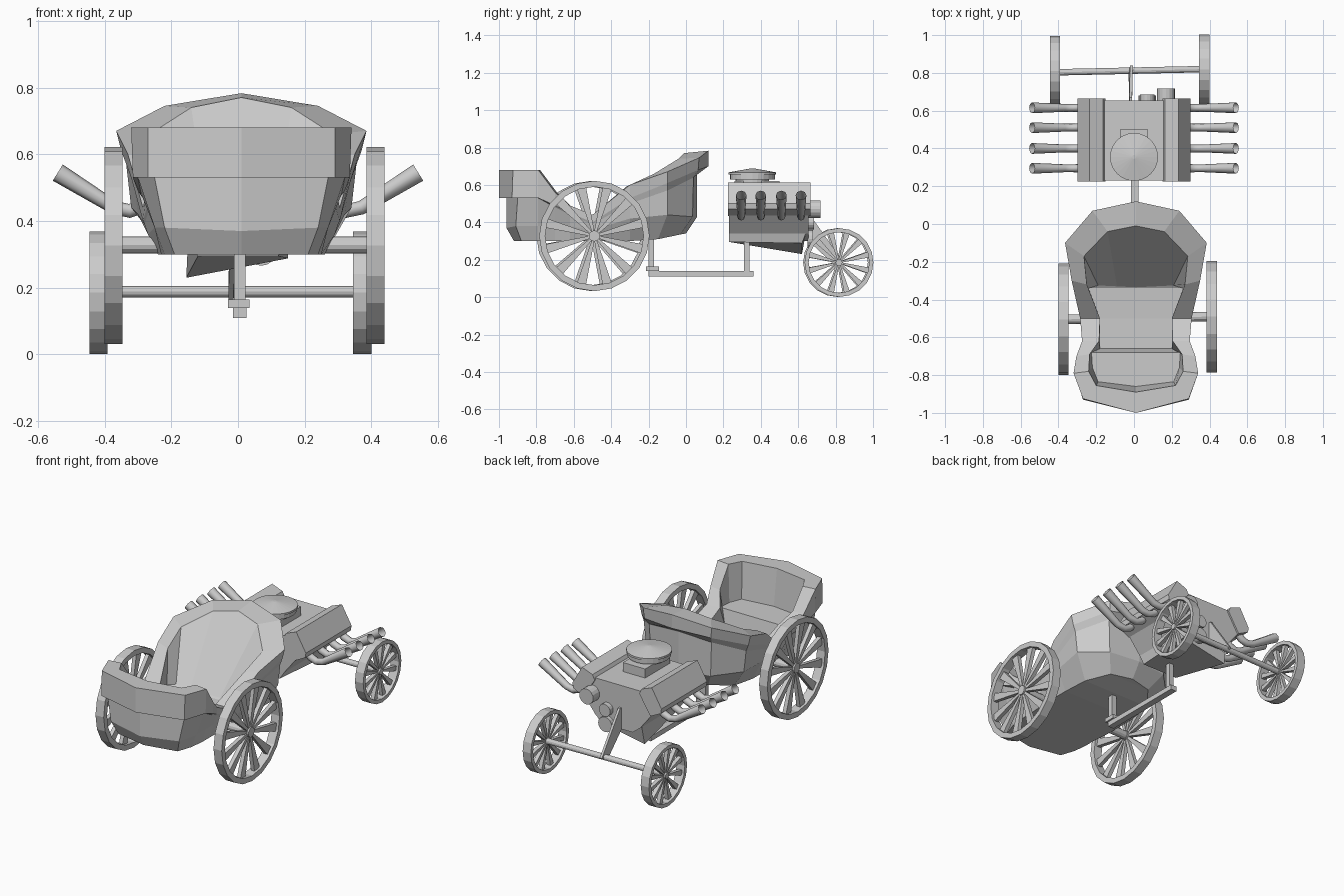
import bpy, bmesh
from math import cos, sin, pi
from mathutils import Vector, Matrix

if "Cube" in bpy.data.objects:
    bpy.data.objects.remove(bpy.data.objects["Cube"])


def obj(name, verts, faces):
    bm = bmesh.new()
    vs = [bm.verts.new(v) for v in verts]
    for f in faces:
        bm.faces.new([vs[i] for i in f])
    bmesh.ops.recalc_face_normals(bm, faces=bm.faces)
    me = bpy.data.meshes.new(name)
    bm.to_mesh(me)
    bm.free()
    o = bpy.data.objects.new(name, me)
    bpy.context.collection.objects.link(o)
    return o


def loft(name, rings, caps=True):
    n = len(rings[0])
    faces = [(r * n + i, r * n + (i + 1) % n, (r + 1) * n + (i + 1) % n, (r + 1) * n + i)
             for r in range(len(rings) - 1) for i in range(n)]
    if caps:
        faces += [tuple(range(n)), tuple(range((len(rings) - 1) * n, len(rings) * n))]
    return obj(name, [p for r in rings for p in r], faces)


def box(name, x0, x1, y0, y1, z0, z1):
    return loft(name, [[(x0, y0, z), (x1, y0, z), (x1, y1, z), (x0, y1, z)] for z in (z0, z1)])


def extrude_y(name, profile, y0, y1):
    return loft(name, [[(x, y, z) for x, z in profile] for y in (y0, y1)])


def rod(name, a, b, r, sides=12):
    a, b = Vector(a), Vector(b)
    q = (b - a).to_track_quat('Z', 'Y')
    ring = [q @ Vector((r * cos(2 * pi * i / sides), r * sin(2 * pi * i / sides), 0)) for i in range(sides)]
    return loft(name, [[c + p for p in ring] for c in (a, b)])


def wheel(name, x, y, z, r, rim, half=0.0275, sides=20, spokes=12):
    c = Vector((x, y, z))
    prof = [(-half, r), (half, r), (half, r - rim), (-half, r - rim)]
    verts, faces = [], []
    for i in range(sides):
        a = 2 * pi * i / sides
        verts += [c + Vector((px, pr * sin(a), pr * cos(a))) for px, pr in prof]
        for k in range(4):
            j = (i + 1) % sides
            faces.append((i * 4 + k, i * 4 + (k + 1) % 4, j * 4 + (k + 1) % 4, j * 4 + k))
    # spokes widen towards the rim
    for s in range(spokes):
        m = Matrix.Rotation(2 * pi * (s + .5) / spokes, 3, 'X')
        b = len(verts)
        for zz, w, t in ((0.01, r * .02, .012), (r - rim * .8, r * .085, .012)):
            verts += [c + m @ Vector(p) for p in ((-t, -w, zz), (t, -w, zz), (t, w, zz), (-t, w, zz))]
        faces += [(b + k, b + (k + 1) % 4, b + 4 + (k + 1) % 4, b + 4 + k) for k in range(4)]
        faces += [(b, b + 1, b + 2, b + 3), (b + 4, b + 5, b + 6, b + 7)]
    obj(name, verts, faces)
    rod(name + "_hub", c - Vector((.022, 0, 0)), c + Vector((.022, 0, 0)), r * .1)


# Wheels and axles
wheel("large_wheel_left", -.373, -.505, .327, .295, .032)
wheel("large_wheel_right", .412, -.49, .327, .295, .032)
wheel("small_wheel_left", -.418, .81, .185, .184, .022)
wheel("small_wheel_right", .372, .818, .185, .184, .022)
rod("large_axle", (-.37, -.505, .328), (.41, -.49, .328), .025)
rod("small_axle", (-.415, .803, .188), (.37, .82, .188), .017)

# Carriage body: half outlines from seat back to cowl, mirrored and lofted
base = [(0, -.92, .30), (.2, -.88, .30), (.23, -.79, .30), (.24, -.7, .30), (.24, -.62, .30),
        (.25, -.5, .30), (.25, -.3, .30), (.23, -.15, .31), (.14, -.03, .335), (0, 0, .34)]
low = [(0, -.96, .37), (.23, -.91, .38), (.26, -.79, .38), (.26, -.7, .38), (.26, -.62, .38),
       (.28, -.5, .36), (.31, -.3, .42), (.33, -.1, .44), (.2, .035, .43), (0, .06, .43)]
mid = [(0, -.96, .53), (.26, -.9, .53), (.31, -.79, .53), (.30, -.7, .48), (.275, -.62, .44),
       (.29, -.5, .39), (.32, -.3, .5), (.345, -.1, .57), (.21, .04, .64), (0, .06, .66)]
lip = [(0, -1, .53), (.28, -.93, .53), (.325, -.79, .53), (.31, -.7, .49), (.28, -.62, .45),
       (.295, -.5, .40), (.33, -.3, .53), (.36, -.1, .61), (.225, .065, .68), (0, .12, .70)]
rim = [(0, -1, .68), (.28, -.925, .68), (.33, -.79, .68), (.315, -.7, .56), (.285, -.62, .49),
       (.295, -.5, .44), (.34, -.3, .60), (.375, -.1, .67), (.23, .07, .745), (0, .12, .783)]
inner = [(0, -.89, .68), (.21, -.855, .68), (.25, -.78, .68), (.245, -.69, .56), (.195, -.62, .49),
         (.19, -.5, .44), (.26, -.32, .59), (.275, -.17, .66), (.15, -.04, .74), (0, -.01, .77)]
floor = [(0, -.86, .46), (.2, -.835, .46), (.23, -.76, .46), (.235, -.68, .46), (.19, -.66, .37),
         (.19, -.5, .37), (.25, -.34, .38), (.2, -.325, .39), (.1, -.33, .39), (0, -.335, .39)]
CX = .01
n = len(base)
verts, faces = [], []
for ring in (base, low, mid, lip, rim, inner, floor):
    verts += [(x + CX, y, z) for x, y, z in ring] + [(CX - x, y, z) for x, y, z in ring[-2:0:-1]]
m = 2 * n - 2
for r in range(6):
    faces += [(r * m + i, r * m + (i + 1) % m, r * m + m + (i + 1) % m, r * m + m + i) for i in range(m)]
for o in (0, 6 * m):
    for i in range(n - 1):
        quad = [o + i, o + i + 1, o + (m - i - 1) % m, o + (m - i) % m]
        faces.append(tuple(dict.fromkeys(quad)))
obj("carriage_body", verts, faces)

# Chassis beam and posts
box("chassis_beam", -.015, .025, -.2, .36, .11, .14)
box("beam_clamp", -.03, .035, -.215, -.145, .14, .165)
box("body_post", -.012, .022, -.2, -.17, .16, .33)
box("engine_post", -.01, .02, .31, .34, .13, .34)

# Engine block and tilted valve covers
half = [(.10, .30), (.15, .34), (.23, .44), (.17, .565)]
extrude_y("engine_block", half + [(-x, z) for x, z in half[::-1]], .23, .655)
for s, side in ((1, "right"), (-1, "left")):
    cover = [(.15, .555), (.165, .585), (.235, .612), (.30, .50), (.295, .47), (.225, .435)]
    extrude_y("valve_cover_" + side, [(s * x, z) for x, z in cover], .225, .665)
    # Exhaust pipes, flared and open at the tips
    for i, y in enumerate((.295, .40, .51, .615)):
        cu = bpy.data.curves.new("pipe", 'CURVE')
        cu.dimensions = '3D'
        cu.bevel_depth = .022
        cu.bevel_resolution = 2
        path = [(.24, .49, 1), (.285, .445, 1), (.325, .43, .95), (.37, .44, .95), (.54, .545, 1.3)]
        sp = cu.splines.new('POLY')
        sp.points.add(len(path) - 1)
        for p, (x, z, rad) in zip(sp.points, path):
            p.co = (s * x, y, z, 1)
            p.radius = rad
        o = bpy.data.objects.new(f"exhaust_pipe_{side}_{i + 1}", cu)
        bpy.context.collection.objects.link(o)

# Oil pan: wedge dropping towards one rear corner
loft("oil_pan", [[(-.15, .23, .34), (.15, .23, .34), (.15, .64, .34), (-.15, .64, .34)],
                 [(-.12, .23, .295), (.12, .23, .295), (.15, .62, .288), (-.155, .62, .23)]])

# Air intake and round filter
box("intake_base", -.075, .075, .26, .50, .56, .62)
c = (0, .355)
loft("air_filter", [[(c[0] + r * cos(2 * pi * i / 24), c[1] + r * sin(2 * pi * i / 24), z) for i in range(24)]
                    for r, z in ((.09, .61), (.09, .63), (.12, .63), (.12, .655), (.127, .655),
                                 (.127, .667), (.01, .688))])

# Pulleys on the engine end and strut down to the small axle
rod("pump", (.17, .64, .47), (.17, .718, .47), .047, 16)
rod("upper_pulley", (.07, .65, .40), (.07, .685, .40), .038, 16)
rod("lower_pulley", (.07, .65, .312), (.07, .68, .312), .046, 16)
loft("axle_strut", [[(x, .645, .43), (x, .67, .43), (x + .004, .84, .19), (x - .004, .80, .165), (x, .645, .31)]
                    for x in (-.025, -.01)])
